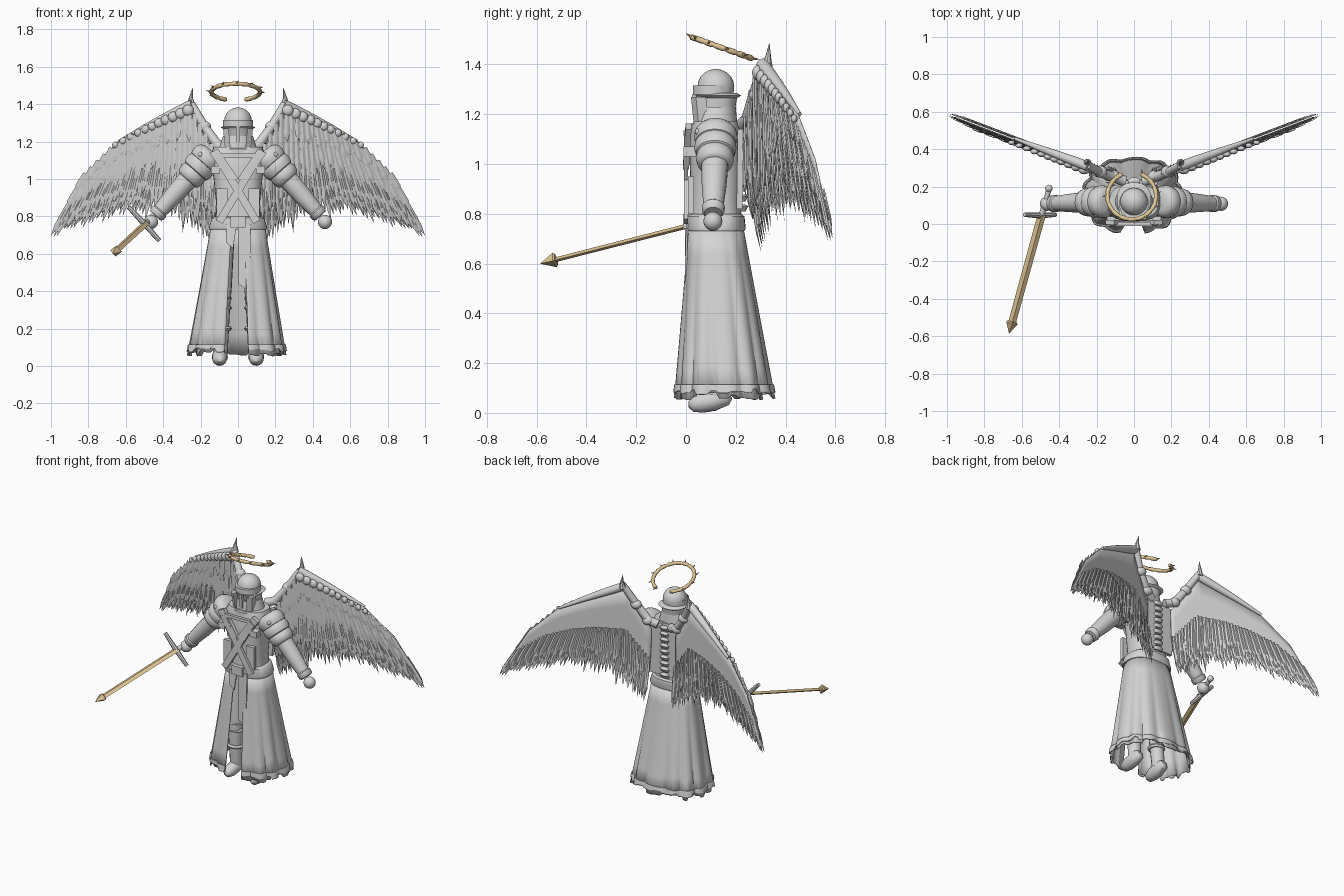
import bpy, bmesh, math, random
from mathutils import Vector as V

random.seed(4)
if "Cube" in bpy.data.objects:
    bpy.data.objects.remove(bpy.data.objects["Cube"])


def material(name, colour):
    m = bpy.data.materials.new(name)
    m.use_nodes = True
    m.diffuse_color = (*colour, 1)
    m.node_tree.nodes["Principled BSDF"].inputs["Base Color"].default_value = (*colour, 1)
    return m


GREY = material("stone_grey", (0.66, 0.66, 0.66))
GOLD = material("pale_gold", (0.75, 0.57, 0.3))


def finish(name, bm, mat=GREY, mirror=False, thick=0, smooth=True):
    me = bpy.data.meshes.new(name)
    bmesh.ops.recalc_face_normals(bm, faces=bm.faces)
    bm.to_mesh(me)
    bm.free()
    ob = bpy.data.objects.new(name, me)
    bpy.context.collection.objects.link(ob)
    me.materials.append(mat)
    if thick:
        ob.modifiers.new("Thickness", "SOLIDIFY").thickness = thick
    if mirror:
        ob.modifiers.new("Mirror", "MIRROR")
    if smooth:
        bpy.ops.object.select_all(action="DESELECT")
        ob.select_set(True)
        bpy.context.view_layer.objects.active = ob
        bpy.ops.object.shade_smooth_by_angle(angle=0.7)


def skin(bm, rows, closed=True):
    """Join rows of points into a sheet or a capped tube."""
    vs = [[bm.verts.new(p) for p in r] for r in rows]
    n = len(rows[0])
    for a, b in zip(vs, vs[1:]):
        for i in range(n if closed else n - 1):
            j = (i + 1) % n
            bm.faces.new((a[i], a[j], b[j], b[i]))
    if closed:
        bm.faces.new(vs[0])
        bm.faces.new(vs[-1])


def add_tube(bm, pts, radii, segs=14):
    pts = [V(p) for p in pts]
    rows = []
    for i, p in enumerate(pts):
        d = (pts[min(i + 1, len(pts) - 1)] - pts[max(i - 1, 0)]).normalized()
        u = d.cross(V((0.1, 1, 0.05))).normalized()
        w = d.cross(u)
        turn = [math.tau * k / segs for k in range(segs)]
        rows.append([p + radii[i] * (u * math.cos(t) + w * math.sin(t)) for t in turn])
    skin(bm, rows)


def tube(name, pts, radii, mat=GREY, mirror=False, segs=14):
    bm = bmesh.new()
    add_tube(bm, pts, radii, segs)
    finish(name, bm, mat, mirror)


def ball(name, loc, scale, mirror=False):
    bm = bmesh.new()
    bmesh.ops.create_uvsphere(bm, u_segments=20, v_segments=12, radius=1)
    bmesh.ops.scale(bm, vec=scale, verts=bm.verts)
    bmesh.ops.translate(bm, vec=loc, verts=bm.verts)
    finish(name, bm, GREY, mirror)


def bar(name, p, q, side, depth, mirror=False):
    """Box running from p to q, with half width and half depth vectors."""
    s, d = V(side), V(depth)
    bm = bmesh.new()
    skin(bm, [[V(c) + s + d, V(c) - s + d, V(c) - s - d, V(c) + s - d] for c in (p, q)])
    finish(name, bm, GREY, mirror, smooth=False)


def power_of(c, power):
    return math.copysign(abs(c) ** power, c)


def loft(name, sections, power=1.0, segs=32):
    """Stacked rounded sections given as (z, centre y, half x, half y)."""
    bm = bmesh.new()
    turn = [math.tau * k / segs for k in range(segs)]
    skin(bm, [[(rx * power_of(math.cos(t), power), cy + ry * power_of(math.sin(t), power), z) for t in turn]
              for z, cy, rx, ry in sections])
    finish(name, bm)


# Torso, belt, neck and helmet
loft("torso", [(0.74, .12, .13, .105), (0.85, .12, .115, .1), (1.0, .12, .13, .105),
               (1.12, .12, .15, .105), (1.17, .12, .13, .09)], 0.75)
loft("belt", [(0.73, .12, .155, .115), (0.74, .12, .157, .12), (0.79, .12, .14, .115), (0.8, .12, .125, .1)], 0.8)
loft("gorget", [(1.13, .12, .125, .1), (1.16, .12, .12, .1), (1.17, .12, .1, .085), (1.23, .12, .08, .08)])
loft("face_guard", [(1.15, .12, .065, .065), (1.265, .125, .075, .08), (1.275, .13, .092, .092), (1.285, .13, .075, .075)], 0.85)
loft("helmet_dome", [(1.28, .115, .075, .075)] + [(1.31 + .072 * math.sin(t), .12, .074 * math.cos(t), .074 * math.cos(t))
     for t in (0, .3, .6, .9, 1.2, 1.4, 1.55)])
loft("helmet_brow", [(1.28, .108, .08, .08), (1.315, .108, .08, .08)])
bar("visor_ridge", (0, .045, 1.17), (0, .035, 1.28), (.01, 0, 0), (0, .012, 0))
bar("cheek_plate", (.055, .06, 1.17), (.065, .05, 1.27), (.015, .01, 0), (0, .02, 0), mirror=True)

# Crossed chest straps, collar flaps, plates and pouches
bar("chest_strap", (-.11, .0, 1.12), (.1, .0, .77), (.018, 0, .01), (0, .009, 0), mirror=True)
bar("collar_flap", (.13, .01, 1.15), (.02, .0, .99), (.022, 0, -.012), (0, .012, 0), mirror=True)
bar("chest_bar", (-.1, .0, 1.125), (.1, .0, 1.125), (0, 0, .01), (0, .01, 0))
bar("chest_pouch", (.12, .015, 1.03), (.12, .015, 1.07), (.025, 0, 0), (0, .025, 0), mirror=True)
bar("belly_plate", (.085, .02, .8), (.085, .02, .95), (.03, 0, 0), (0, .012, 0), mirror=True)
bar("buckle", (0, .0, .74), (0, .0, .8), (.04, 0, 0), (0, .012, 0))
bar("back_plate", (.065, .215, .82), (.075, .22, 1.14), (.05, 0, 0), (0, .012, 0), mirror=True)
for i in range(9):
    loft("spine_link", [(.81 + i * .04, .225, .03, .014), (.83 + i * .04, .23, .034, .02), (.838 + i * .04, .225, .02, .012)], segs=12)

# Shoulders, arms and hands
A, B = V((.15, .12, 1.13)), V((.47, .108, .77))
for t, r in [(.03, .088), (.15, .085), (.27, .076)]:
    tube("pauldron_band", [A.lerp(B, t + o) for o in (-.07, -.05, -.01, .04, .09, .11)],
         [r * .6, r * .82, r * .97, r, r * .92, r * .75], mirror=True, segs=20)
tube("arm", [A.lerp(B, t) for t in (.2, .45, .6, .8, .9)], [.058, .053, .05, .042, .036], mirror=True)
tube("cuff", [A.lerp(B, t) for t in (.82, .84, .89, .91)], [.038, .047, .045, .036], mirror=True)
ball("hand", (.465, .108, .77), (.038, .038, .038), mirror=True)
ball("shoulder_stud", (.2, .05, 1.13), (.014, .014, .014), mirror=True)

# Legs and boots
tube("leg", [(.075, .12, .76), (.085, .11, .42), (.088, .1, .32), (.095, .12, .06)], [.06, .052, .046, .04], mirror=True)
for z in (.2, .31, .36):
    tube("leg_ring", [(.088, .108, z - .012), (.088, .108, z), (.088, .108, z + .012)], [.048, .056, .048], mirror=True)
tube("boot", [(.096, .175, .075), (.096, .16, .065), (.097, .11, .05), (.098, .06, .04), (.098, .025, .034), (.098, .01, .033)],
     [.02, .036, .043, .04, .03, .012], mirror=True)


# Folded skirt, open at the front, with a ragged hem
def cloth(name, top, bottom, swell, ragged, n=120, gap=.17):
    bm = bmesh.new()
    rag = [random.uniform(-ragged, ragged) for _ in range(n // 3 + 1)]
    rows = []
    for k in range(7):
        row = []
        for j in range(n + 1):
            a = gap + (math.tau - 2 * gap) * j / n
            z = top + (bottom + rag[j // 3] - top) * k / 6
            t = (.75 - z) / .68
            fold = swell + .08 * t * (abs(math.sin(6.5 * a + .4)) - .6)
            row.append((-.008 * t + (.145 + .112 * t) * fold * power_of(math.sin(a), .8),
                        .12 + .034 * t - (.11 + .087 * t) * fold * power_of(math.cos(a), .8), z))
        rows.append(row)
    skin(bm, rows, closed=False)
    finish(name, bm, thick=.008)


cloth("skirt", .75, .07, 1.0, .02)
cloth("skirt_hem", .115, .085, 1.025, .012)


# Hanging waist cloths
def strip(name, x, w, top, bottom):
    bm = bmesh.new()
    bm.faces.new([bm.verts.new(p) for p in ((x - w, .0, top), (x + w, .0, top), (x + w * .9, -.005, bottom + .12),
                                            (x + w * .3, -.005, bottom), (x - w, -.005, bottom + .03))])
    finish(name, bm, thick=.008, smooth=False)


strip("waist_cloth_long", .035, .033, .76, .41)
strip("waist_cloth_short", -.035, .03, .76, .63)

# Wings: leading edge and trailing edge as front outlines
LEAD = [(.09, 1.12), (.245, 1.40), (.38, 1.335), (.5, 1.275), (.64, 1.2), (.82, 1.02)]
TRAIL = [(.1, .65), (.24, .71), (.45, .785), (.64, .795), (.83, .75), (1.015, .68)]


def along(path, t):
    i = min(int(t * 5), 4)
    return V(path[i]).lerp(V(path[i + 1]), t * 5 - i)


def place(p, off):
    """Put a point of the outline on the swept back wing surface."""
    trail = .55 * max(0, .9 - p.y) * max(0, .5 - p.x)
    return V((p.x + off * .35, .209 + .38 * p.x + trail - off * .93, p.y))


def across(t, s):
    return along(LEAD, t).lerp(along(TRAIL, t), s)


bm = bmesh.new()
skin(bm, [[place(across(j / 30, s), .0) for j in range(31)] for s in (0, .2, .4, .6, .72)], closed=False)
finish("wing_web", bm, mirror=True, thick=.006)


def feather_row(name, start, end, count, width, off):
    bm = bmesh.new()
    for j in range(count):
        t = (j + .5) / count
        a = across(t, start)
        b = across(t, end + random.uniform(-.1, .03))
        m = a.lerp(b, .75)
        d = (b - a).normalized()
        s = V((-d.y, d.x)) * width
        lift = off + .004 * (j % 2)
        peak = lift + math.copysign(.004, off)
        l0, r0, l1, r1, rt, rg, tp = [bm.verts.new(p) for p in (
            place(a - s * .7, lift), place(a + s * .7, lift), place(m - s, lift), place(m + s, lift),
            place(a, peak), place(m, peak), place(b, lift))]
        for f in ((l0, rt, rg, l1), (rt, r0, r1, rg), (l1, rg, tp), (rg, r1, tp)):
            bm.faces.new(f)
    finish(name, bm, mirror=True, smooth=False)


feather_row("flight_feathers", .35, 1.0, 46, .012, .003)
feather_row("middle_feathers", .2, .85, 36, .013, .01)
feather_row("covert_feathers", .08, .6, 30, .015, .017)
feather_row("small_feathers", .02, .32, 26, .016, .024)
feather_row("rear_flight_feathers", .5, .97, 46, .012, -.008)
feather_row("rear_covert_feathers", .42, .82, 40, .012, -.014)

# Wing bones, joints, knuckles along the front edge and the top spike
tube("wing_arm", [(.05, .23, 1.16), (.11, .25, 1.18), (.18, .275, 1.28), (.25, .315, 1.40)], [.028, .028, .024, .022], mirror=True)
tube("wing_bone", [place(along(LEAD, t), -.005) for t in (.2, .3, .45, .6, .8)], [.026, .026, .022, .017, .008], mirror=True)
tube("wing_spike", [(.25, .325, 1.39), (.252, .33, 1.43), (.243, .335, 1.485)], [.024, .012, .001], mirror=True, segs=8)
for p in ((.11, .255, 1.18), (.18, .28, 1.28)):
    ball("wing_joint", p, (.036, .032, .03), mirror=True)
for i in range(11):
    size = .03 - .0012 * i
    ball("wing_knuckle", place(across(.22 + i * .058, .04), .022), (size, size * .7, size), mirror=True)


# Thorned halo, tilted and open at the back
def halo_point(a, r=.13, up=0):
    return V((r * math.sin(a) - .012, .15 - r * .96 * math.cos(a) + up * .34, 1.465 + r * .34 * math.cos(a) + up))


turns = [-2.75 + 5.5 * i / 60 for i in range(61)]
tube("halo", [halo_point(a) for a in turns], [.012 if i % 4 else .009 for i in range(61)], GOLD, segs=10)
bm = bmesh.new()
for i in range(11):
    a = -2.7 + i * .54
    add_tube(bm, [halo_point(a), halo_point(a + .1, .158, .006)], [.008, .001], 6)
finish("halo_thorns", bm, GOLD)

# Sword with a ridged blade
HILT, TIP = V((-.493, .05, .762)), V((-.668, -.585, .6))
wide = V((.95, -.24, -.12)).normalized()
thin = (TIP - HILT).normalized().cross(wide)


def blade(name, stations, w, d):
    bm = bmesh.new()
    skin(bm, [[HILT.lerp(TIP, t) + c * k for c in (wide * w, thin * d, -wide * w, -thin * d)] for t, k in stations])
    finish(name, bm, GOLD, smooth=False)


blade("sword_blade", ((0, 1), (.93, .95)), .022, .01)
blade("sword_point", ((.9, .8), (.91, 1), (1, .03)), .032, .03)
tube("sword_guard", [(-.585, .05, .85), (-.5, .045, .76), (-.42, .05, .67)], [.012, .016, .012], segs=8)
tube("sword_grip", [HILT, (-.455, .185, .796)], [.016, .014], segs=10)
ball("sword_pommel", (-.455, .19, .797), (.02, .02, .02))
